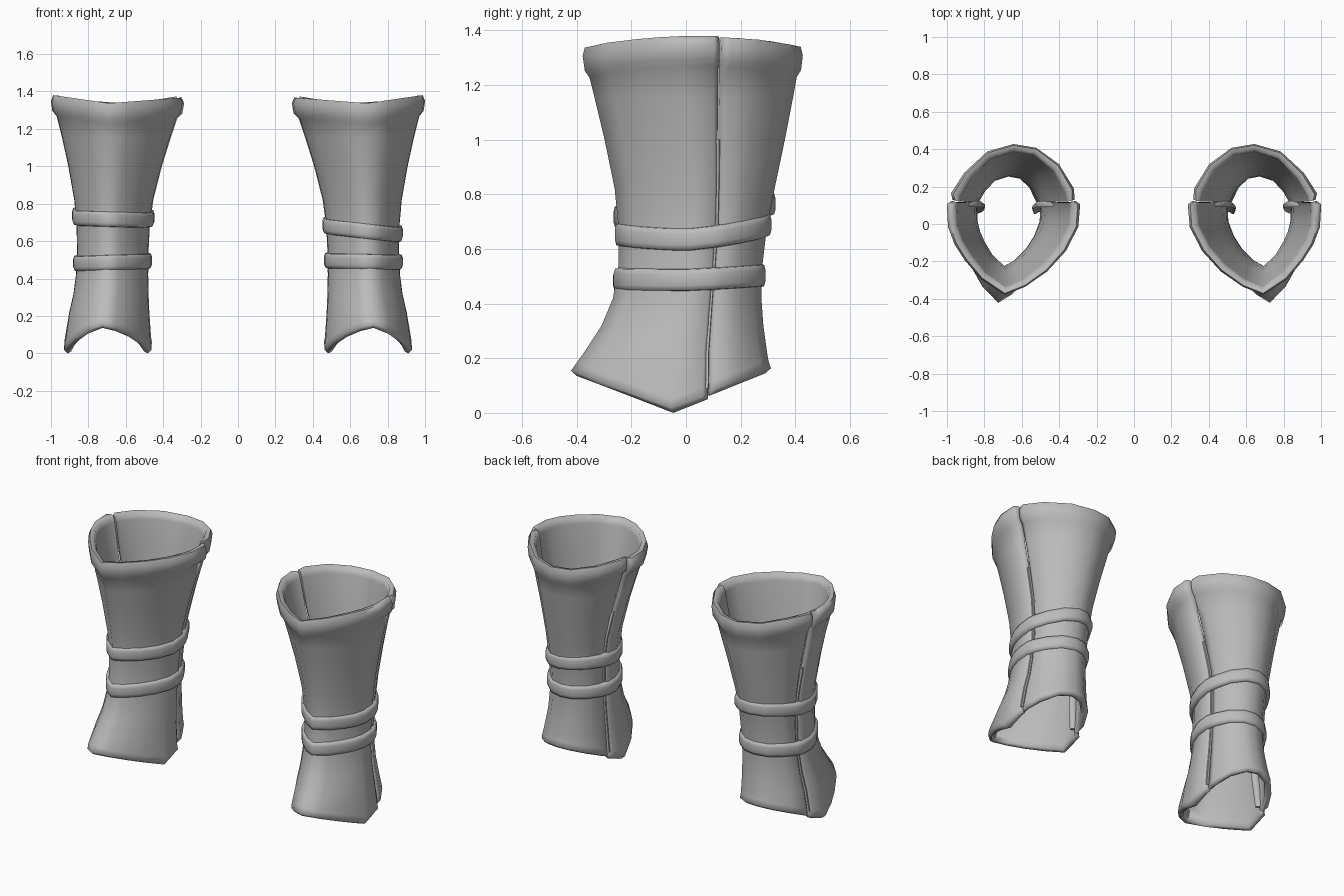
import bpy, bmesh, math
from mathutils import Vector

if "Cube" in bpy.data.objects:
    bpy.data.objects.remove(bpy.data.objects["Cube"])

steel = bpy.data.materials.new("grey_metal")
steel.diffuse_color = (0.5, 0.5, 0.5, 1)
steel.use_nodes = True
steel.node_tree.nodes["Principled BSDF"].inputs["Base Color"].default_value = steel.diffuse_color

# Leg shape by height: z, centre x, half width, front y, seam y, back y
SHAPE = [
    (0.00, .695, .235, -.425, .083, .312),
    (0.16, .694, .225, -.418, .080, .308),
    (0.20, .690, .217, -.388, .081, .300),
    (0.30, .680, .202, -.318, .088, .285),
    (0.40, .674, .194, -.272, .095, .276),
    (0.50, .670, .190, -.248, .103, .276),
    (0.65, .668, .193, -.245, .116, .290),
    (0.80, .665, .207, -.257, .120, .320),
    (1.00, .657, .250, -.298, .120, .362),
    (1.15, .650, .290, -.334, .120, .391),
    (1.27, .645, .325, -.364, .120, .413),
    (1.40, .643, .333, -.366, .120, .415),
]
# Cross sections: sideways fraction, fraction from the seam to the front or back, inset
FRONT = [(-.97, 0, -.014), (-1, .04, 0), (-.98, .27, 0), (-.8, .52, 0), (-.52, .74, 0),
         (-.18, .91, 0), (.14, 1, 0), (.5, .83, 0), (.75, .62, 0), (.9, .45, 0),
         (.99, .27, 0), (1, .04, 0), (.97, 0, -.014)]
BACK = [(.95, .02, -.014), (.94, .12, 0), (.75, .48, 0), (.41, .86, 0), (0, 1, 0),
        (-.36, .93, 0), (-.70, .63, 0), (-.91, .2, 0), (-.95, .02, -.014)]
# Shell outline: (where, distance, offset) from the bottom edge up, over the rim and back
LEVELS = [.22, .32, .42, .54, .68, .82, 1.0, 1.15]
OUTLINE = ([("bottom", .0, -.018), ("bottom", .018, .003), ("bottom", .05, 0)]
           + [("z", z, 0) for z in LEVELS]
           + [("top", .11, 0), ("top", .085, .022), ("top", .03, .028), ("top", 0, .012),
              ("top", .004, -.018), ("top", .04, -.028)]
           + [("z", z, -.022) for z in reversed(LEVELS)]
           + [("bottom", .04, -.036), ("bottom", .008, -.038)])


def lerp(a, b, f):
    return a + (b - a) * f


def shape_at(z):
    for a, b in zip(SHAPE, SHAPE[1:]):
        if z <= b[0]:
            f = max(0, (z - a[0]) / (b[0] - a[0]))
            return [lerp(p, q, f) for p, q in zip(a[1:], b[1:])]
    return SHAPE[-1][1:]


def place(u, t, z, off, back):
    """Point on the leg surface, pushed outwards by off."""
    cx, hw, yf, ys, yb = shape_at(z)
    p = Vector((cx + u * hw, ys + t * ((yb if back else yf) - ys), z))
    out = Vector((p.x - cx, p.y - .05, 0)).normalized()
    return p + out * off


def edge_heights(u, t, back):
    """Heights of the bottom and top edges."""
    if back:
        return lerp(.06, .145, t), 1.374 - .034 * t * t
    low = lerp(.05, 0, t / .27) if t < .27 else lerp(0, .136, (t - .27) / .73)
    s = u - .14
    return low, 1.337 + (.043 * s / .86 if s > 0 else -.03 * s / 1.14)


def loft(name, loops, side, closed):
    """Skin a list of closed loops; cap the ends if the chain is open."""
    bm = bmesh.new()
    rows = [[bm.verts.new((p.x * side, p.y, p.z)) for p in loop] for loop in loops]
    n = len(rows[0])
    pairs = list(zip(rows, rows[1:])) + ([(rows[-1], rows[0])] if closed else [])
    for a, b in pairs:
        for i in range(n):
            j = (i + 1) % n
            bm.faces.new((a[i], a[j], b[j], b[i]))
    if not closed:
        for row in (rows[0], rows[-1]):    # seam edge strips joining outer and inner skin
            for i in range(n // 2 - 1):
                bm.faces.new((row[i], row[i + 1], row[n - 2 - i], row[n - 1 - i]))
            if n % 2:
                m = n // 2
                bm.faces.new((row[m - 1], row[m], row[m + 1]))
    bmesh.ops.recalc_face_normals(bm, faces=bm.faces)
    me = bpy.data.meshes.new(name)
    bm.to_mesh(me)
    bm.free()
    me.materials.append(steel)
    ob = bpy.data.objects.new(name, me)
    bpy.context.collection.objects.link(ob)
    return ob


def plate(name, section, side, back):
    loops = []
    for u, t, inset in section:
        low, high = edge_heights(u, t, back)
        loop = []
        for kind, d, off in OUTLINE:
            z = d if kind == "z" else low + d if kind == "bottom" else high - d
            o = off + inset if off > -.015 else off
            if kind == "top" and off > 0:
                o -= off * .5 * t          # rim is flatter at the front and back
            loop.append(place(u, t, z, o, back))
        loops.append(loop)
    loft(name, loops, side, False)


def strap(name, side, base, tilt, rise):
    ring = [(u, t, False) for u, t, i in FRONT[1:-1]] + [(u, t, True) for u, t, i in BACK[1:-1]]
    band = [(-.041, -.004), (-.038, .014), (-.02, .021), (.02, .021), (.038, .014), (.041, -.004)]
    loops = []
    for u, t, back in ring:
        y = place(u, t, base, 0, back).y
        z = base + tilt * u + rise * max(0, y) / .3
        loops.append([place(u, t, z, off * (1 - .3 * t), back) + Vector((0, 0, dz))
                      for dz, off in band])
    loft(name, loops, side, True)


def seam_flange(name, side, edge):
    """Curled lip along the inside of the seam, fading out towards the rim."""
    loops = []
    for z in [.09] + LEVELS[:7]:
        cx, hw, yf, ys, yb = shape_at(z)
        k = min(1, max(.3, (1.1 - z) / .4))
        curl = [(.012, 0), (.045, .004), (.065, -.012), (.06, -.028), (.045, -.016), (.012, -.02)]
        loops.append([Vector((cx + edge * (hw - .012 - (d - .012) * k), ys + dy, z))
                      for d, dy in curl])
    loft(name, loops, side, False)


for side, label in ((1, "right"), (-1, "left")):
    plate(label + "_front_plate", FRONT, side, False)
    plate(label + "_back_plate", BACK, side, True)
    for edge, where in ((1, "outer"), (-1, "inner")):
        seam_flange(f"{label}_{where}_seam_flange", side, edge)

# Straps sit differently on each leg
strap("right_upper_strap", 1, .655, -.022, .035)
strap("right_lower_strap", 1, .490, -.004, .015)
strap("left_upper_strap", -1, .717, .006, .047)
strap("left_lower_strap", -1, .485, -.006, .018)

for ob in bpy.data.objects:
    ob.select_set(True)
    bpy.context.view_layer.objects.active = ob
bpy.ops.object.shade_smooth_by_angle(angle=math.radians(75))
